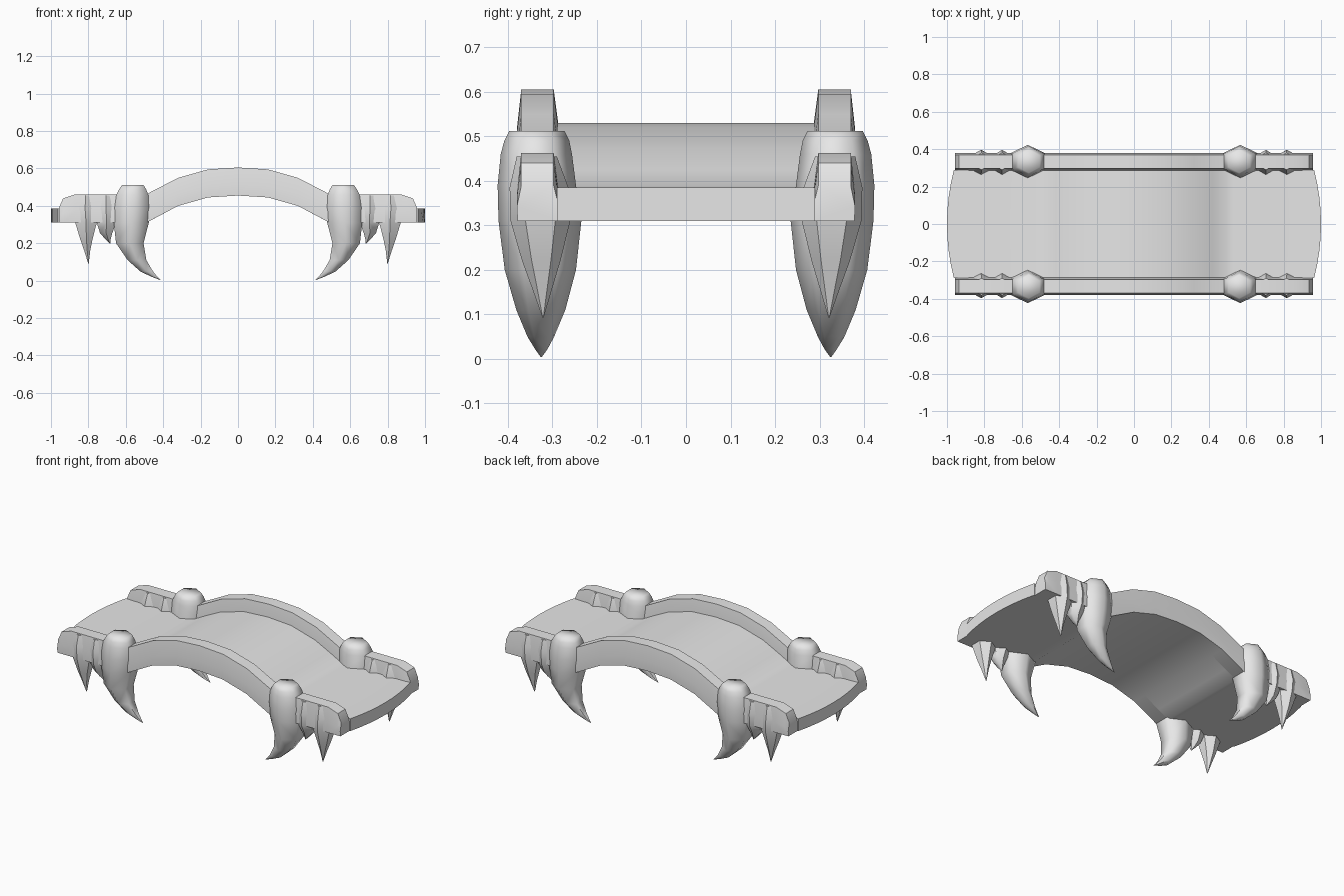
import bpy, bmesh
from math import radians, cos, sin, pi

cube = bpy.data.objects.get("Cube")
if cube:
    bpy.data.objects.remove(cube, do_unlink=True)

stone = bpy.data.materials.new("pale grey")
stone.use_nodes = True
stone.diffuse_color = (0.8, 0.8, 0.8, 1)
stone.node_tree.nodes["Principled BSDF"].inputs["Base Color"].default_value = (0.8, 0.8, 0.8, 1)


def loft(name, rings, angle=35, mirror=(False, False)):
    """Skin a list of equal-length closed rings and cap both ends."""
    bm = bmesh.new()
    loops = [[bm.verts.new(p) for p in ring] for ring in rings]
    n = len(loops[0])
    for a, b in zip(loops, loops[1:]):
        for i in range(n):
            j = (i + 1) % n
            bm.faces.new((a[i], a[j], b[j], b[i]))
    bm.faces.new(loops[0])
    bm.faces.new(loops[-1])
    bmesh.ops.recalc_face_normals(bm, faces=bm.faces)
    mesh = bpy.data.meshes.new(name)
    bm.to_mesh(mesh)
    bm.free()
    mesh.materials.append(stone)
    obj = bpy.data.objects.new(name, mesh)
    bpy.context.collection.objects.link(obj)
    bpy.ops.object.select_all(action='DESELECT')
    obj.select_set(True)
    bpy.context.view_layer.objects.active = obj
    bpy.ops.object.shade_smooth_by_angle(angle=radians(angle))
    if any(mirror):
        mod = obj.modifiers.new("mirror", 'MIRROR')
        mod.use_axis = (mirror[0], mirror[1], False)
        mod.use_mirror_merge = False
    return obj


def both_sides(half):
    """Reflect centre-to-end stations into a full left-to-right list."""
    return [(-s[0],) + s[1:] for s in reversed(half[1:])] + half


# Arched deck with bowed ends: stations of x, underside, top
deck_half = [(0, .455, .53), (.16, .445, .52), (.32, .40, .475), (.42, .347, .425),
             (.49, .31, .388), (.53, .31, .385), (1, .31, .385)]
ys = [-.29 + .58 * i / 8 for i in range(9)]


def deck_ring(x, low, top):
    def bow(y):
        return x * (1 - .037 * (y / .29) ** 2) if abs(x) == 1 else x
    return [(bow(y), y, low) for y in ys] + [(bow(y), y, top) for y in reversed(ys)]


loft("deck", [deck_ring(*s) for s in both_sides(deck_half)])

# Parapet rails: stations of x, underside, top
rail_half = [(0, .455, .605), (.16, .445, .595), (.32, .40, .55), (.49, .31, .462),
             (.66, .31, .462), (.87, .31, .462), (.935, .31, .44), (.958, .31, .388)]


def rail_ring(x, low, top):
    d = min(.09, (top - low) * .6)
    return [(x, .378, low), (x, .38, top - d), (x, .37, top),
            (x, .297, top), (x, .285, top - d), (x, .285, low)]


loft("rail", [rail_ring(*s) for s in both_sides(rail_half)], mirror=(False, True))


def fang(name, sections, sides, angle):
    """Tapering tooth: sections of z, inner x, outer x, centre y, half depth."""
    rings = []
    for z, x0, x1, cy, hy in sections:
        cx, hx = (x0 + x1) / 2, (x1 - x0) / 2 / cos(pi / 6)
        rings.append([(cx + hx * sin(2 * pi * i / sides), cy + hy * cos(2 * pi * i / sides), z)
                      for i in range(sides)])
    loft(name, rings, angle, mirror=(True, True))


# Large curved fangs at the arch feet
fang("large_fang", [(.512, .505, .62, .335, .062), (.49, .492, .635, .335, .073),
                    (.46, .48, .65, .336, .08), (.39, .476, .66, .335, .088),
                    (.31, .477, .664, .328, .093), (.20, .505, .652, .327, .08),
                    (.11, .49, .59, .326, .055), (.05, .455, .523, .326, .03),
                    (.022, .432, .465, .325, .014), (.004, .414, .418, .325, .001)], 6, 65)

# Small teeth hanging below the rails near the ends
fang("outer_tooth", [(.455, .77, .86, .335, .045), (.385, .755, .88, .33, .066),
                     (.31, .755, .87, .327, .067), (.22, .778, .843, .325, .043),
                     (.16, .79, .822, .323, .023), (.092, .798, .801, .321, .001)], 6, 50)
fang("inner_tooth", [(.455, .66, .75, .335, .045), (.385, .648, .762, .33, .066),
                     (.31, .652, .755, .327, .064), (.255, .672, .738, .325, .04),
                     (.225, .68, .712, .324, .022), (.198, .683, .686, .323, .001)], 6, 50)
